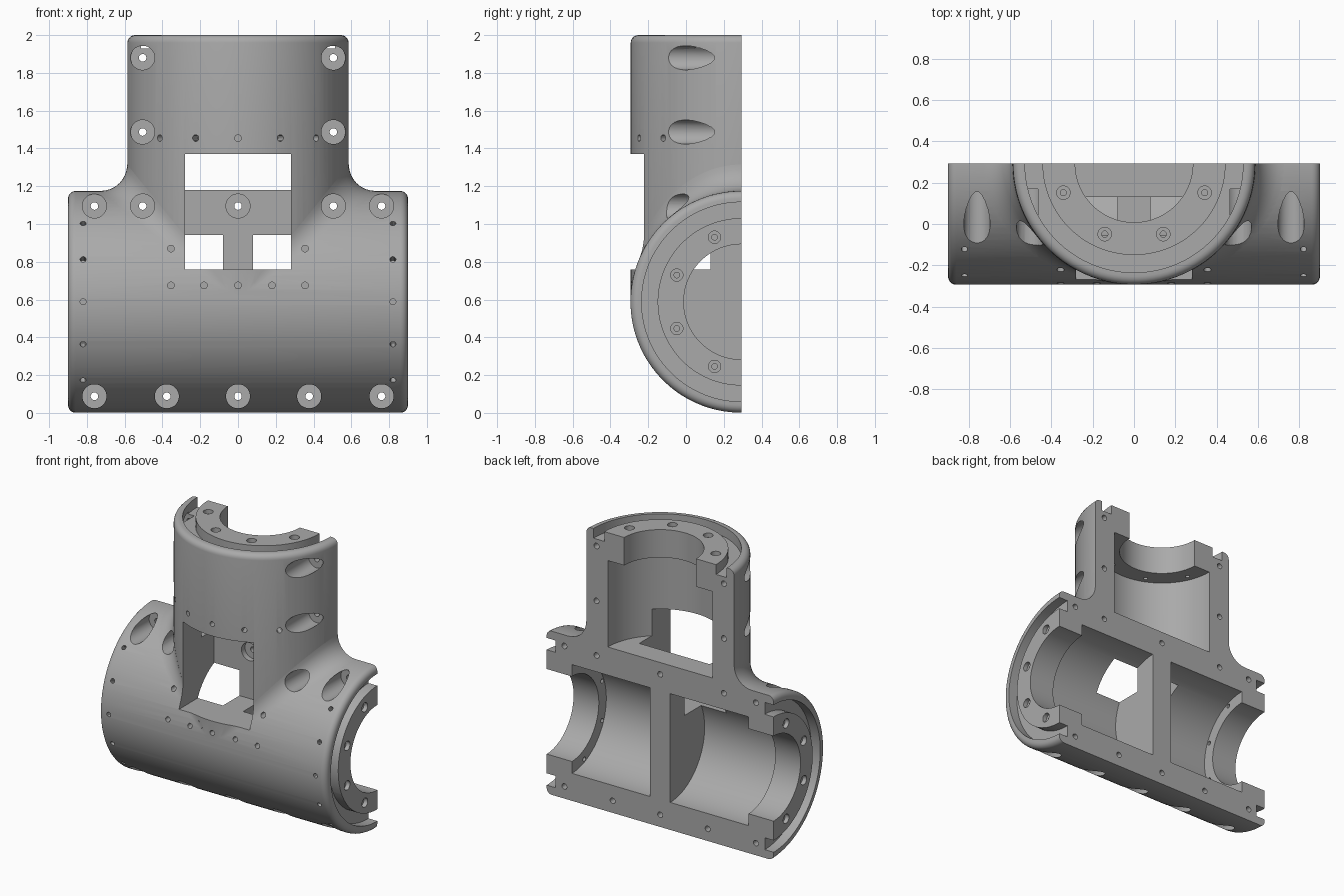
import bpy, bmesh, math
from mathutils import Matrix, Vector

if "Cube" in bpy.data.objects:
    bpy.data.objects.remove(bpy.data.objects["Cube"])

R, R_UP = 0.587, 0.586          # outer radii of the cross pipe and the riser
AY, AZ = 0.293, 0.588           # pipe axes lie on the split plane y = AY
END, TOP, FIL = 0.9, 2.0, 0.14

grey = bpy.data.materials.new("grey_plastic")
grey.diffuse_color = (0.40, 0.40, 0.40, 1)
grey.use_nodes = True
grey.node_tree.nodes["Principled BSDF"].inputs["Base Color"].default_value = grey.diffuse_color

UP = Matrix.Translation((0, AY, 0))
RIGHT = Matrix.Translation((0, AY, AZ)) @ Matrix.Rotation(math.pi / 2, 4, 'Y')
LEFT = Matrix.Translation((0, AY, AZ)) @ Matrix.Rotation(-math.pi / 2, 4, 'Y')


def lathe(bm, profile, m, n=96, ring=False):
    """Turn (height, radius) points about local z; cap the ends or close the ring."""
    loops = [[bm.verts.new(m @ Vector((r * math.cos(2 * math.pi * (i + .5) / n),
                                       r * math.sin(2 * math.pi * (i + .5) / n), h)))
              for i in range(n)] for h, r in profile]
    for a, b in zip(loops, loops[1:] + ([loops[0]] if ring else [])):
        for i in range(n):
            j = (i + 1) % n
            bm.faces.new((a[i], a[j], b[j], b[i]))
    if not ring:
        bm.faces.new(loops[0])
        bm.faces.new(loops[-1])


def box(bm, lo, hi):
    lo, hi = Vector(lo), Vector(hi)
    bmesh.ops.create_cube(bm, size=1, matrix=Matrix.Translation((lo + hi) / 2)
                          @ Matrix.Diagonal((*(hi - lo), 1)))


def finish(bm, name):
    bmesh.ops.recalc_face_normals(bm, faces=bm.faces)
    me = bpy.data.meshes.new(name)
    bm.to_mesh(me)
    bm.free()
    me.materials.append(grey)
    ob = bpy.data.objects.new(name, me)
    bpy.context.collection.objects.link(ob)
    return ob


def combine(target, bm, op):
    tool = finish(bm, "helper")
    mod = target.modifiers.new("bool", 'BOOLEAN')
    mod.operation, mod.object, mod.solver = op, tool, 'EXACT'
    bpy.context.view_layer.update()
    bpy.context.view_layer.objects.active = target
    bpy.ops.object.modifier_apply(modifier=mod.name)
    bpy.data.objects.remove(tool)
    bpy.context.view_layer.update()


def lip(end, rad, r=0.04):
    """Rounded outer corner at a pipe end."""
    return [(end - r + r * math.sin(a), rad - r + r * math.cos(a))
            for a in [k * math.pi / 10 for k in range(6)]]


# cross pipe
bm = bmesh.new()
edge = lip(END, R)
lathe(bm, [(-h, r) for h, r in reversed(edge)] + edge, RIGHT)
body = finish(bm, "tee_pipe_half")

# riser
bm = bmesh.new()
lathe(bm, [(AZ + 0.012, R_UP)] + lip(TOP, R_UP), UP)
combine(body, bm, 'UNION')

# rolling-ball fillets between riser and cross pipe
for s in (1, -1):
    bm = bmesh.new()
    rad, k = R, R / (R + FIL)
    rows = []
    for i in range(29):
        t = -0.1 + i / 28 * (math.radians(82) + 0.1)
        c, d = (rad + FIL) * math.cos(t), (rad + FIL) * math.sin(t)
        ctr = Vector((c, -d, c))
        a = Vector((0, d, -c)).normalized()
        b = Vector((-c, d, 0)).normalized()
        w = a.angle(b)
        pts = [ctr + FIL * (a * math.sin((1 - u) * w) + b * math.sin(u * w)) / math.sin(w)
               for u in [q / 8 for q in range(9)]]
        pts.append(ctr * k * 0.93)
        rows.append([bm.verts.new((s * p.x, p.y + AY, p.z + AZ)) for p in pts])
    for a, b in zip(rows, rows[1:]):
        for j in range(10):
            q = (j + 1) % 10
            bm.faces.new((a[j], a[q], b[q], b[j]))
    bm.faces.new(rows[0])
    bm.faces.new(rows[-1])
    combine(body, bm, 'UNION')

# chambers with narrower flange bores, leaving the middle divider and floor
bm = bmesh.new()
for m in (RIGHT, LEFT):
    lathe(bm, [(0.08, 0.39), (0.70, 0.39), (0.70, 0.305), (1.0, 0.305)], m)
lathe(bm, [(1.18, 0.415), (1.8, 0.415), (1.8, 0.285), (2.1, 0.285)], UP)
combine(body, bm, 'DIFFERENCE')

# seal grooves in the end faces
bm = bmesh.new()
for m, e in ((RIGHT, END), (LEFT, END), (UP, TOP)):
    lathe(bm, [(e - .07, .443), (e - .07, .528), (e + .05, .528), (e + .05, .443)], m, ring=True)
combine(body, bm, 'DIFFERENCE')

# front window, cut on into the divider and floor
bm = bmesh.new()
box(bm, (-0.28, -0.6, 0.76), (0.28, 0.13, 1.37))
combine(body, bm, 'DIFFERENCE')

# split plane
bm = bmesh.new()
box(bm, (-2, AY, -1), (2, 2, 3))
combine(body, bm, 'DIFFERENCE')


def along_y(x, y, z):
    return Matrix.Translation((x, y, z)) @ Matrix.Rotation(-math.pi / 2, 4, 'X')


def along(start, d):
    return Matrix.Translation(start) @ d.to_track_quat('Z', 'Y').to_matrix().to_4x4()


# counterbored clamp screw holes
bm = bmesh.new()
spots = [(x, z) for x in (-.505, .505) for z in (1.88, 1.487, 1.095)]
spots += [(x, 1.095) for x in (-.76, 0, .76)]
spots += [(x, 0.088) for x in (-.76, -.377, 0, .377, .76)]
for x, z in spots:
    lathe(bm, [(-0.6, .064), (0.17, .064), (0.17, .02), (0.4, .02)], along_y(x, 0, z), 24)
combine(body, bm, 'DIFFERENCE')

# flange bolt holes
bm = bmesh.new()
for m, e in ((RIGHT, END), (LEFT, END), (UP, TOP)):
    for k in range(4):
        a = math.radians(22.5 + 45 * k)
        off = Matrix.Translation((.37 * math.cos(a), -.37 * math.sin(a), 0))
        lathe(bm, [(e - .25, .015), (e - .03, .015), (e - .03, .033), (e + .05, .033)], m @ off, 16)
combine(body, bm, 'DIFFERENCE')

# small blind holes: radial rows on the pipes, straight ones below the window
bm = bmesh.new()
for k in range(-2, 3):
    a = math.radians(22.5 * k)
    d = Vector((math.sin(a), -math.cos(a), 0))
    lathe(bm, [(0, .018), (.15, .018)], along(Vector((0, AY, 1.455)) + d * 0.51, d), 12)
    d = Vector((0, -math.cos(a), math.sin(a)))
    for x in (-.82, .82):
        lathe(bm, [(0, .016), (.12, .016)], along(Vector((x, AY, AZ)) + d * 0.535, d), 12)
for x, z, y in ((0, .675, -.22), (.18, .675, -.22), (-.18, .675, -.22), (.355, .675, -.21),
                (-.355, .675, -.21), (.355, .87, -.14), (-.355, .87, -.14)):
    lathe(bm, [(-0.3, .018), (0, .018)], along_y(x, y, z), 12)
combine(body, bm, 'DIFFERENCE')

# smooth shading with sharp machined edges
body.select_set(True)
bpy.context.view_layer.objects.active = body
bpy.ops.object.shade_smooth_by_angle(angle=math.radians(30))
